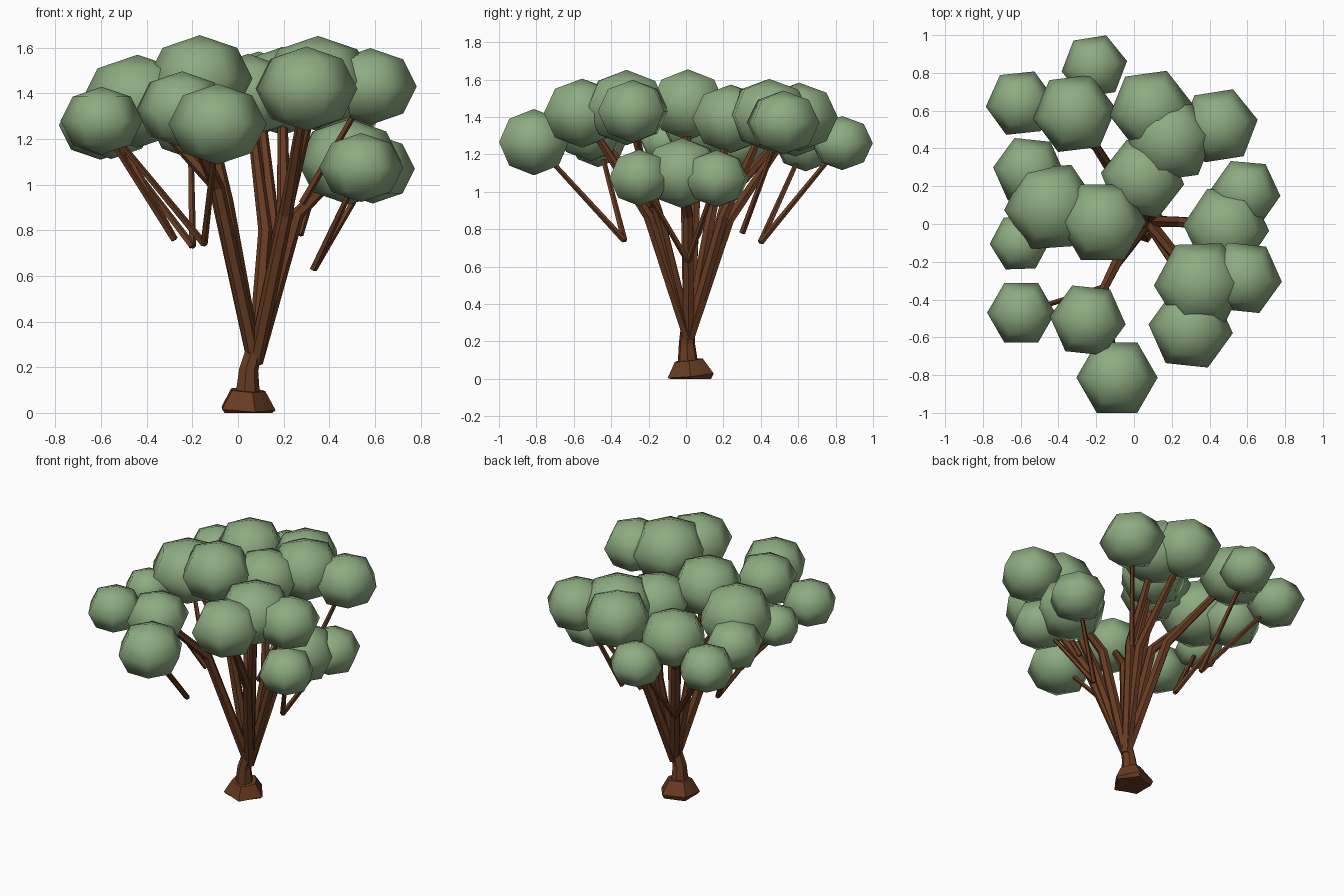
import bpy, bmesh, math
from mathutils import Vector, Matrix

default = bpy.data.objects.get("Cube")
if default:
    bpy.data.objects.remove(default, do_unlink=True)


def make_material(name, colour):
    mat = bpy.data.materials.new(name)
    mat.use_nodes = True
    mat.diffuse_color = (*colour, 1)
    mat.node_tree.nodes["Principled BSDF"].inputs["Base Color"].default_value = (*colour, 1)
    return mat


bark = make_material("brown bark", (0.14, 0.045, 0.016))
foliage = make_material("sage green leaves", (0.27, 0.41, 0.22))


def finish(bm, name, material, smooth=False):
    bmesh.ops.recalc_face_normals(bm, faces=bm.faces)
    for face in bm.faces:
        face.smooth = smooth
    mesh = bpy.data.meshes.new(name)
    bm.to_mesh(mesh)
    bm.free()
    mesh.materials.append(material)
    obj = bpy.data.objects.new(name, mesh)
    bpy.context.collection.objects.link(obj)
    return obj


def tube(name, path, radii, sides=6, lobes=None):
    """Loft a faceted tube along a path; lobes pinches every second corner of a ring."""
    bm = bmesh.new()
    path = [Vector(p) for p in path]
    rings = []
    for i, (centre, radius) in enumerate(zip(path, radii)):
        along = (path[min(i + 1, len(path) - 1)] - path[max(i - 1, 0)]).normalized()
        across = Vector((0, 1, 0)).cross(along).normalized()
        other = along.cross(across)
        ring = []
        for k in range(sides):
            angle = math.tau * k / sides
            r = radius * (lobes[i] if lobes and k % 2 else 1)
            ring.append(bm.verts.new(centre + across * math.cos(angle) * r + other * math.sin(angle) * r))
        rings.append(ring)
    for low, high in zip(rings, rings[1:]):
        for k in range(sides):
            n = (k + 1) % sides
            bm.faces.new((low[k], low[n], high[n], high[k]))
    bm.faces.new(rings[0])
    bm.faces.new(rings[-1])
    return finish(bm, name, bark)


def crown(name, centre, radius, turn):
    """Slightly flattened six-sided leaf ball, one corner towards +x before turning."""
    bm = bmesh.new()
    bmesh.ops.create_uvsphere(bm, u_segments=6, v_segments=4, radius=radius)
    shape = (Matrix.Translation(centre) @ Matrix.Rotation(math.radians(turn + 30), 4, 'Z')
             @ Matrix.Diagonal((1.02, 1.02, 0.84, 1)))
    bmesh.ops.transform(bm, matrix=shape, verts=bm.verts)
    finish(bm, name, foliage, smooth=True)


def limb(name, elbow, leaf):
    """Thick bent limb from the trunk top into a leaf ball, plus the ball."""
    centre, radius, turn = leaf
    root = Vector((0.075, 0.015, 0.22))
    tip = Vector(elbow).lerp(Vector(centre), 0.9)
    tube(name + "_limb", (root, elbow, tip), (0.034, 0.031, 0.02))
    crown(name + "_crown", centre, radius, turn)


def fork(name, start, leaves):
    """Thin twigs spreading from one point, each carrying a leaf ball."""
    for i, (centre, radius, turn) in enumerate(leaves):
        tip = Vector(start).lerp(Vector(centre), 0.9)
        tube(f"{name}_twig_{i + 1}", (start, tip), (0.017, 0.013), sides=5)
        crown(f"{name}_crown_{i + 1}", centre, radius, turn)


# Flared root foot and bent trunk
tube("root_foot", ((0.035, 0.025, 0), (0.035, 0.025, 0.018), (0.04, 0.015, 0.1)),
     (0.115, 0.13, 0.08), sides=10, lobes=(0.8, 0.82, 0.9))
tube("trunk", ((0.04, 0.01, 0.08), (0.045, 0.005, 0.19), (0.075, 0.01, 0.3)),
     (0.056, 0.044, 0.036), sides=7)

# Main limbs with their leaf balls
limb("front_right", (-0.09, -0.2, 0.99), ((-0.245, -0.51, 1.33), 0.198, -6))
limb("right", (-0.1, 0.05, 1.0), ((-0.44, 0.09, 1.365), 0.243, 4))
limb("back_right", (-0.08, 0.22, 0.97), ((-0.315, 0.585, 1.37), 0.217, 7))
limb("centre", (-0.05, 0, 0.92), ((-0.167, 0.01, 1.465), 0.226, 0))
limb("centre_back", (0.12, 0.12, 0.8), ((0.045, 0.24, 1.39), 0.218, -8))
limb("back", (0.15, 0.23, 0.85), ((0.09, 0.605, 1.4), 0.218, 8))
limb("back_left", (0.2, 0.2, 0.87), ((0.195, 0.445, 1.41), 0.23, 8))
limb("front_left", (0.2, -0.14, 0.85), ((0.35, -0.318, 1.45), 0.24, 2))
limb("front", (0.21, -0.2, 0.87), ((0.3, -0.555, 1.42), 0.22, -6))
limb("left", (0.26, 0.01, 0.87), ((0.488, -0.02, 1.1), 0.224, -4))

# Thin twigs with the outer leaf balls
fork("front_right", (-0.15, -0.33, 0.74),
     [((-0.597, -0.47, 1.28), 0.177, 0), ((-0.09, -0.813, 1.265), 0.211, 0)])
fork("back_right", (-0.2, 0.4, 0.73),
     [((-0.602, 0.64, 1.26), 0.18, 6), ((-0.21, 0.835, 1.26), 0.172, 9)])
fork("right", (-0.28, 0.06, 0.76),
     [((-0.555, 0.28, 1.27), 0.188, -6), ((-0.605, -0.1, 1.27), 0.156, 2)])
fork("left", (0.33, 0.01, 0.63),
     [((0.59, 0.165, 1.07), 0.182, -5), ((0.54, -0.25, 1.075), 0.18, 0)])
fork("back_left", (0.27, 0.3, 0.78), [((0.45, 0.52, 1.37), 0.203, 9)])
fork("front_left", (0.28, -0.18, 0.92), [((0.58, -0.285, 1.43), 0.2, -6)])
